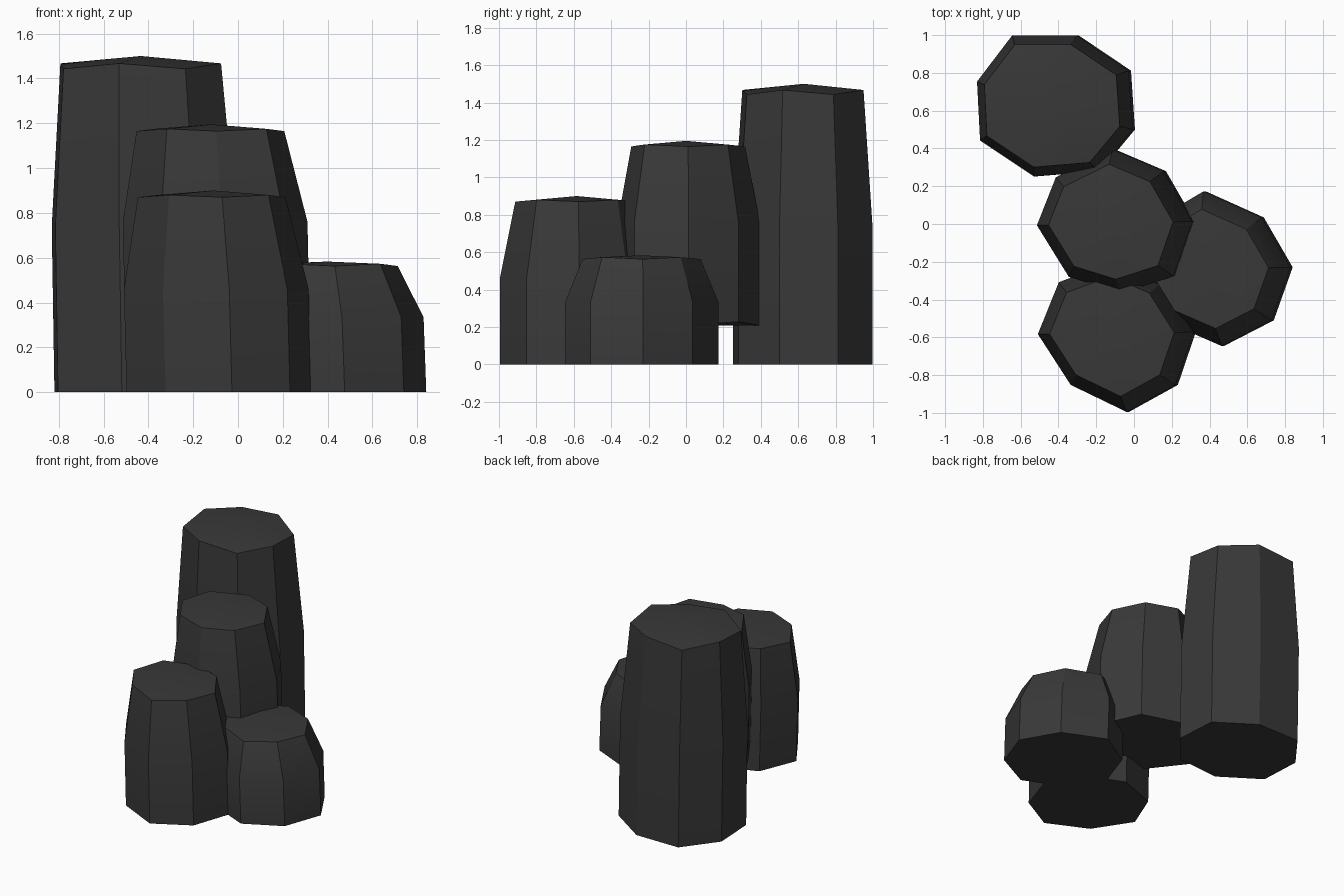
import bpy
from math import radians

if "Cube" in bpy.data.objects:
    bpy.data.objects.remove(bpy.data.objects["Cube"])

stone = bpy.data.materials.new("dark_stone")
stone.diffuse_color = (0.04, 0.04, 0.04, 1)
stone.use_nodes = True
stone.node_tree.nodes["Principled BSDF"].inputs["Base Color"].default_value = stone.diffuse_color


def column(name, outline, base, waist, height, taper, lean=0.022, wobble=0.005, drop=0.025):
    """Eight-sided column: base ring, waist ring, tapered rim, slightly domed cap."""
    n = len(outline)
    cx = sum(p[0] for p in outline) / n
    cy = sum(p[1] for p in outline) / n
    verts = []
    lift = 0.02 if base > 0 else 0
    verts += [(x + 0.012, y, base + lift * (i % 2)) for i, (x, y) in enumerate(outline)]
    verts += [(x, y, waist) for x, y in outline]
    for i, (x, y) in enumerate(outline):
        z = height - drop - wobble * (1 if i % 2 == 0 else -1)
        verts.append((cx - lean + (x - cx) * taper, cy + (y - cy) * taper, z))
    verts += [(cx + 0.012, cy, base), (cx - lean, cy, height)]
    faces = []
    for i in range(n):
        j = (i + 1) % n
        for r in (0, n):
            faces.append((r + i, r + j, r + n + j, r + n + i))
        faces.append((j, i, 3 * n))
        faces.append((2 * n + i, 2 * n + j, 3 * n + 1))
    mesh = bpy.data.meshes.new(name)
    mesh.from_pydata(verts, [], faces)
    obj = bpy.data.objects.new(name, mesh)
    bpy.context.collection.objects.link(obj)
    mesh.materials.append(stone)
    bpy.ops.object.select_all(action='DESELECT')
    obj.select_set(True)
    bpy.context.view_layer.objects.active = obj
    bpy.ops.object.shade_smooth_by_angle(angle=radians(30))


# Tall column at the back
column("tall_column",
       [(-.815, .442), (-.53, .252), (-.19, .28), (-.007, .5),
        (-.028, .812), (-.303, .997), (-.646, .997), (-.831, .754)],
       0, 0.74, 1.5, 0.87, lean=0.015, wobble=0.012, drop=0.045)

# Raised column in the middle
column("middle_column",
       [(-.07, -.366), (.21, -.276), (.31, .014), (.157, .28),
        (-.113, .395), (-.414, .247), (-.514, -.007), (-.345, -.28)],
       0.208, 0.76, 1.195, 0.8)

# Short column at the front
column("front_column",
       [(-.039, -.995), (.22, -.852), (.315, -.572), (.15, -.31),
        (-.11, -.2), (-.398, -.308), (-.509, -.583), (-.335, -.852)],
       0, 0.46, 0.9, 0.8)

# Lowest column on the right
column("low_column",
       [(.464, -.646), (.728, -.51), (.828, -.229), (.675, .035),
        (.368, .173), (.11, .02), (.015, -.25), (.175, -.52)],
       0, 0.335, 0.583, 0.77, drop=0.015)
